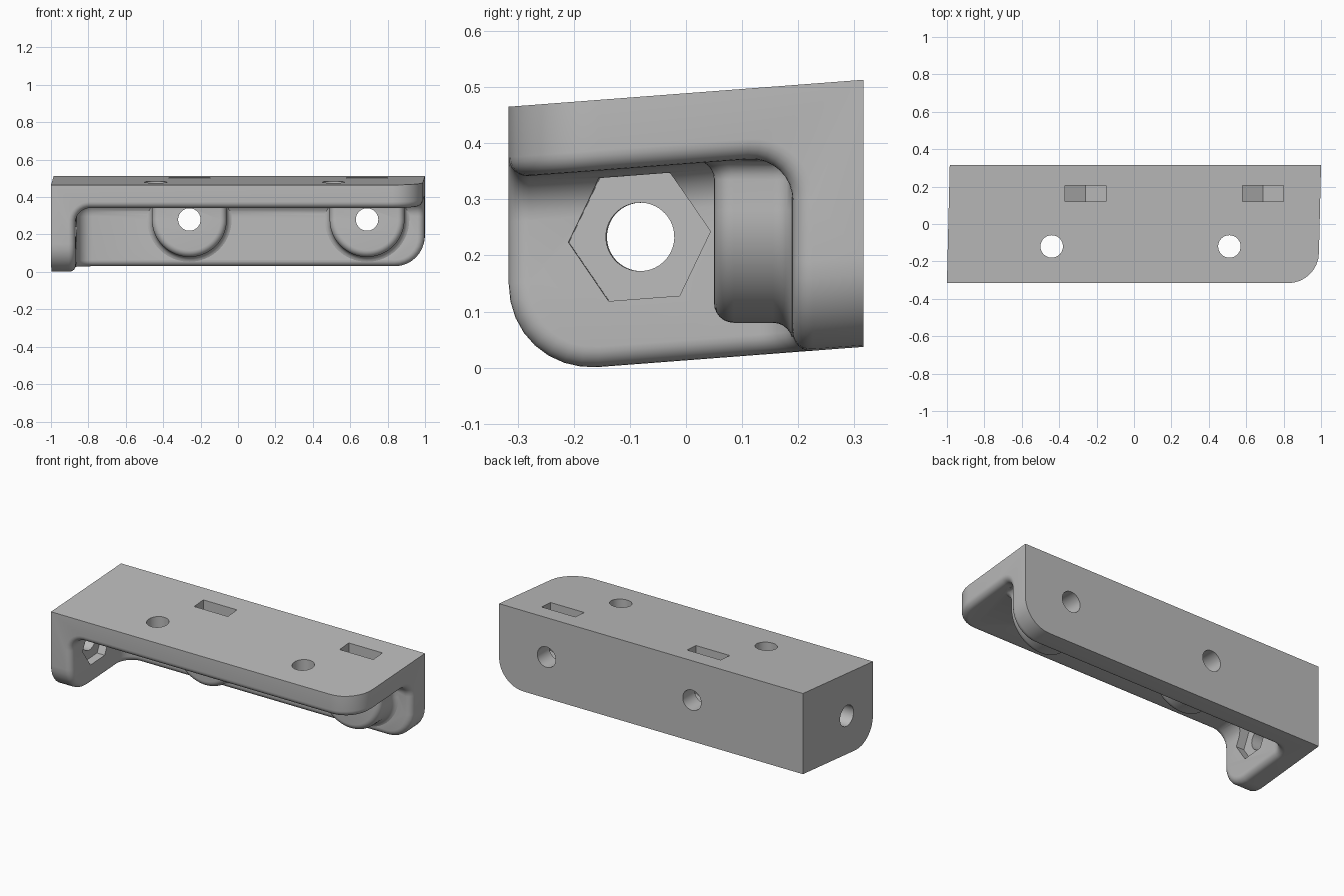
import bpy, bmesh, math
from mathutils import Matrix

if "Cube" in bpy.data.objects:
    bpy.data.objects.remove(bpy.data.objects["Cube"])

X, Y = 0.9925, 0.316            # half sizes of the block before slanting
Z0, Z1 = 0.013, 0.489           # bottom and top at y = 0
XI, YI, ZI = -0.863, 0.19, 0.363  # inner faces of end wall, back wall, top plate
SX, SZ = 0.024, 0.076           # slant of the block along y
RIM = 0.036

grey = bpy.data.materials.new("grey plastic")
grey.diffuse_color = (0.50, 0.50, 0.50, 1)
grey.use_nodes = True
grey.node_tree.nodes["Principled BSDF"].inputs["Base Color"].default_value = grey.diffuse_color


def to_object(name, bm):
    bmesh.ops.recalc_face_normals(bm, faces=bm.faces)
    mesh = bpy.data.meshes.new(name)
    bm.to_mesh(mesh)
    bm.free()
    obj = bpy.data.objects.new(name, mesh)
    bpy.context.collection.objects.link(obj)
    return obj


def corner_box(name, lo, hi, corner, radius):
    """Box with the three edges that meet at one corner rounded."""
    bm = bmesh.new()
    bmesh.ops.create_cube(bm, size=1)
    for v in bm.verts:
        v.co = [(lo[i] + hi[i]) / 2 + v.co[i] * (hi[i] - lo[i]) for i in range(3)]
    v = min(bm.verts, key=lambda p: sum((p.co[i] - corner[i]) ** 2 for i in range(3)))
    bmesh.ops.bevel(bm, geom=list(v.link_edges), offset=radius, segments=8,
                    profile=0.5, affect='EDGES')
    return to_object(name, bm)


def prism(name, points, depth, matrix):
    """Extrude a 2D outline along local z by depth, then place it."""
    bm = bmesh.new()
    face = bm.faces.new([bm.verts.new((a, b, 0)) for a, b in points])
    ext = bmesh.ops.extrude_face_region(bm, geom=[face])
    bmesh.ops.translate(bm, vec=(0, 0, depth),
                        verts=[g for g in ext["geom"] if isinstance(g, bmesh.types.BMVert)])
    bmesh.ops.transform(bm, matrix=matrix, verts=bm.verts)
    return to_object(name, bm)


def ngon(n, r):
    return [(r * math.cos(2 * math.pi * i / n), r * math.sin(2 * math.pi * i / n))
            for i in range(n)]


def combine(target, other, operation):
    mod = target.modifiers.new("cut", 'BOOLEAN')
    mod.operation, mod.object, mod.solver = operation, other, 'EXACT'
    bpy.context.view_layer.objects.active = target
    bpy.ops.object.modifier_apply(modifier=mod.name)
    bpy.data.objects.remove(other)


# Three-walled block: top plate, back wall and left end wall
bracket = corner_box("bracket", (-X, -Y, Z0), (X, Y, Z1), (X, -Y, Z0), 0.16)
combine(bracket, corner_box("cavity", (XI, -1, -1), (2, YI, ZI), (XI, YI, ZI), 0.08),
        'DIFFERENCE')

# Round the inner rim, then slant the block
bm = bmesh.new()
bm.from_mesh(bracket.data)
E = 1e-4
inner = {f for f in bm.faces if all(
    v.co.x > XI - E and v.co.y < YI + E and v.co.z < ZI + E for v in f.verts)}
rim = [e for e in bm.edges if sum(f in inner for f in e.link_faces) == 1]
bmesh.ops.bevel(bm, geom=rim, offset=RIM, segments=6, profile=0.5,
                affect='EDGES', clamp_overlap=False)
for v in bm.verts:
    v.co.x += SX * v.co.y
    v.co.z += SZ * v.co.y
bmesh.ops.recalc_face_normals(bm, faces=bm.faces)
bm.to_mesh(bracket.data)
bm.free()


def boss(cx, cz=0.28, front=0.05, r=0.2, fr=0.035, top=0.37):
    """U-shaped screw boss, rounded in front and flared into the walls."""
    q = [i * math.pi / 12 for i in range(7)]
    rings = [(front + fr * (1 - math.sin(a)), r - fr + fr * math.cos(a)) for a in reversed(q)]
    rings += [(YI - fr + fr * math.sin(a), r + fr - fr * math.cos(a)) for a in q[:-1]]
    rings += [(0.24, 0.18)]
    side = [0.42] + [top - fr + fr * math.sin(a) for a in reversed(q)]
    bm = bmesh.new()
    loops = []
    for y, rad in rings:
        def flared(sign, z):
            t = min(max(z - top + fr, 0), fr)
            f = fr - math.sqrt(max(fr * fr - t * t, 0))
            return (cx + sign * (rad + f), y - (f if y < 0.12 else 0), z)
        pts = [flared(-1, z) for z in side]
        pts += [(cx - rad * math.cos(a), y, cz - rad * math.sin(a))
                for a in (i * math.pi / 32 for i in range(33))]
        pts += [flared(1, z) for z in reversed(side)]
        loops.append([bm.verts.new(p) for p in pts])
    n = len(loops[0])
    for a, b in zip(loops, loops[1:]):
        for i in range(n):
            bm.faces.new((a[i], a[(i + 1) % n], b[(i + 1) % n], b[i]))
    # end caps as strips between the two halves of the outline
    for lp in (loops[0], loops[-1]):
        for i in range(n // 2 - 1):
            quad = [lp[i], lp[i + 1], lp[n - 2 - i], lp[n - 1 - i]]
            bm.faces.new(list(dict.fromkeys(quad)))
        if n % 2:
            m = n // 2
            bm.faces.new((lp[m - 1], lp[m], lp[m + 1]))
    return to_object("boss", bm)


ALONG_Y = Matrix.Rotation(math.pi / 2, 4, 'X')   # local z points to -y, local y to z
ALONG_X = Matrix.Rotation(math.pi / 2, 4, 'Y')   # local z points to +x

for cx in (-0.26, 0.69):
    combine(bracket, boss(cx), 'UNION')
for cx in (-0.26, 0.69):
    # screw hole through the back wall
    combine(bracket, prism("hole", ngon(48, 0.06), 2,
                           Matrix.Translation((cx, 1, 0.28)) @ ALONG_Y), 'DIFFERENCE')
    # nut slot from the top with a pointed floor
    slot = [(-0.11, 0.4), (-0.11, -0.0635), (0, -0.127), (0.11, -0.0635), (0.11, 0.4)]
    combine(bracket, prism("slot", slot, 0.085,
                           Matrix.Translation((cx, 0.205, 0.28)) @ ALONG_Y), 'DIFFERENCE')
    # hole through the top plate
    combine(bracket, prism("hole", ngon(48, 0.06), 2,
                           Matrix.Translation((cx - 0.18, -0.12, -0.5))), 'DIFFERENCE')

# Hole and hexagonal nut pocket in the left end wall
tilt = (Matrix.Translation((-0.865, -0.083, 0.233)) @ Matrix.Rotation(-SX, 4, 'Z')
        @ Matrix.Rotation(SZ, 4, 'X') @ ALONG_X)
combine(bracket, prism("hole", ngon(48, 0.061), 0.6,
                       tilt @ Matrix.Translation((0, 0, -0.4))), 'DIFFERENCE')
hexagon = [(y, x) for x, y in ngon(6, 0.127)]
combine(bracket, prism("pocket", hexagon, 0.17,
                       tilt @ Matrix.Translation((0, 0, -0.05))), 'DIFFERENCE')

bracket.data.materials.clear()
bracket.data.materials.append(grey)
for p in bracket.data.polygons:
    p.material_index = 0
bpy.ops.object.select_all(action='DESELECT')
bracket.select_set(True)
bpy.context.view_layer.objects.active = bracket
bpy.ops.object.shade_smooth_by_angle(angle=math.radians(32))
